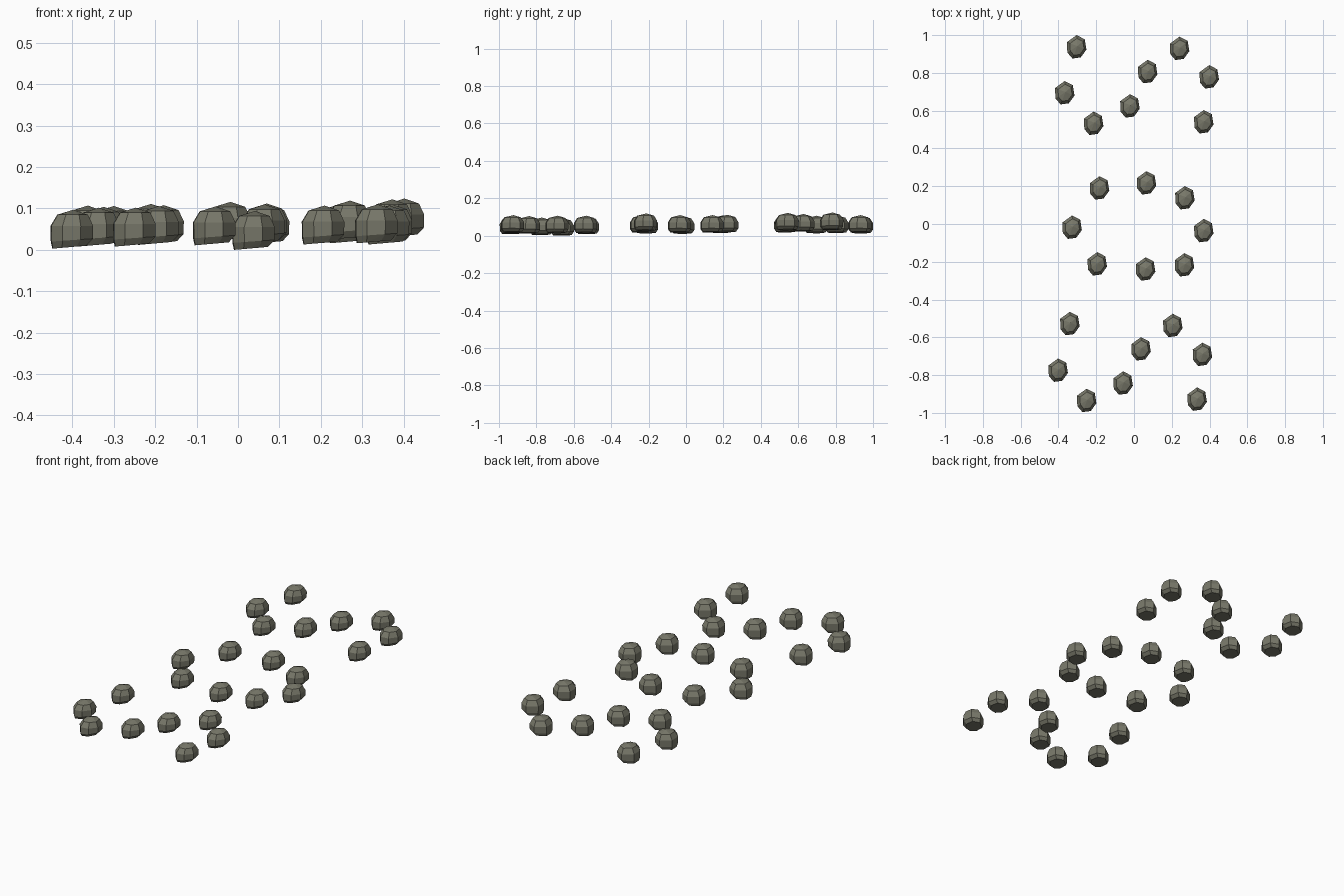
import bpy, bmesh

# Stone colour
mat = bpy.data.materials.new("stone")
mat.diffuse_color = (0.19, 0.19, 0.145, 1)

# One faceted stone: a seven-sided outline stacked in rings, wrapped by a hull
outline = [(0.0, .062), (.043, .04), (.052, -.015), (.022, -.056),
           (-.022, -.062), (-.049, -.03), (-.051, .025)]
rings = [(.80, .000, -.006), (.99, .017, 0), (1.0, .055, 0), (.72, .082, .002)]

bm = bmesh.new()
for scale, z, shift in rings:
    for x, y in outline:
        tilt = .07 * (x + .05) if z < .03 else 0
        bm.verts.new((x * scale + shift, y * scale, z + tilt))
bm.verts.new((.004, .004, .094))
hull = bmesh.ops.convex_hull(bm, input=bm.verts[:])
loose = [v for v in bm.verts if not v.link_faces]
bmesh.ops.delete(bm, geom=loose, context='VERTS')
bmesh.ops.recalc_face_normals(bm, faces=bm.faces[:])
stone = bpy.data.meshes.new("stone")
bm.to_mesh(stone)
bm.free()
stone.materials.append(mat)

# Stone placements (x, y, height above ground) in three groups
groups = {
    "back_stone": [
        (-.304, .938, .012), (.072, .807, .014), (.241, .930, .016), (.398, .779, .030),
        (-.367, .695, .013), (-.022, .625, .022), (-.214, .533, .017), (.369, .541, .028)],
    "middle_stone": [
        (-.183, .191, .014), (.066, .218, .018), (.269, .139, .016), (-.328, -.017, .010),
        (.369, -.035, .016), (-.195, -.211, .012), (.061, -.238, .016), (.267, -.216, .025)],
    "front_stone": [
        (-.340, -.527, .008), (.205, -.537, .013), (.037, -.661, .000), (.362, -.690, .013),
        (-.402, -.774, .003), (-.058, -.842, .011), (-.251, -.934, .008), (.334, -.927, .016)],
}
for name, places in groups.items():
    for i, place in enumerate(places, 1):
        ob = bpy.data.objects.new(f"{name}_{i}", stone)
        ob.location = place
        bpy.context.collection.objects.link(ob)
